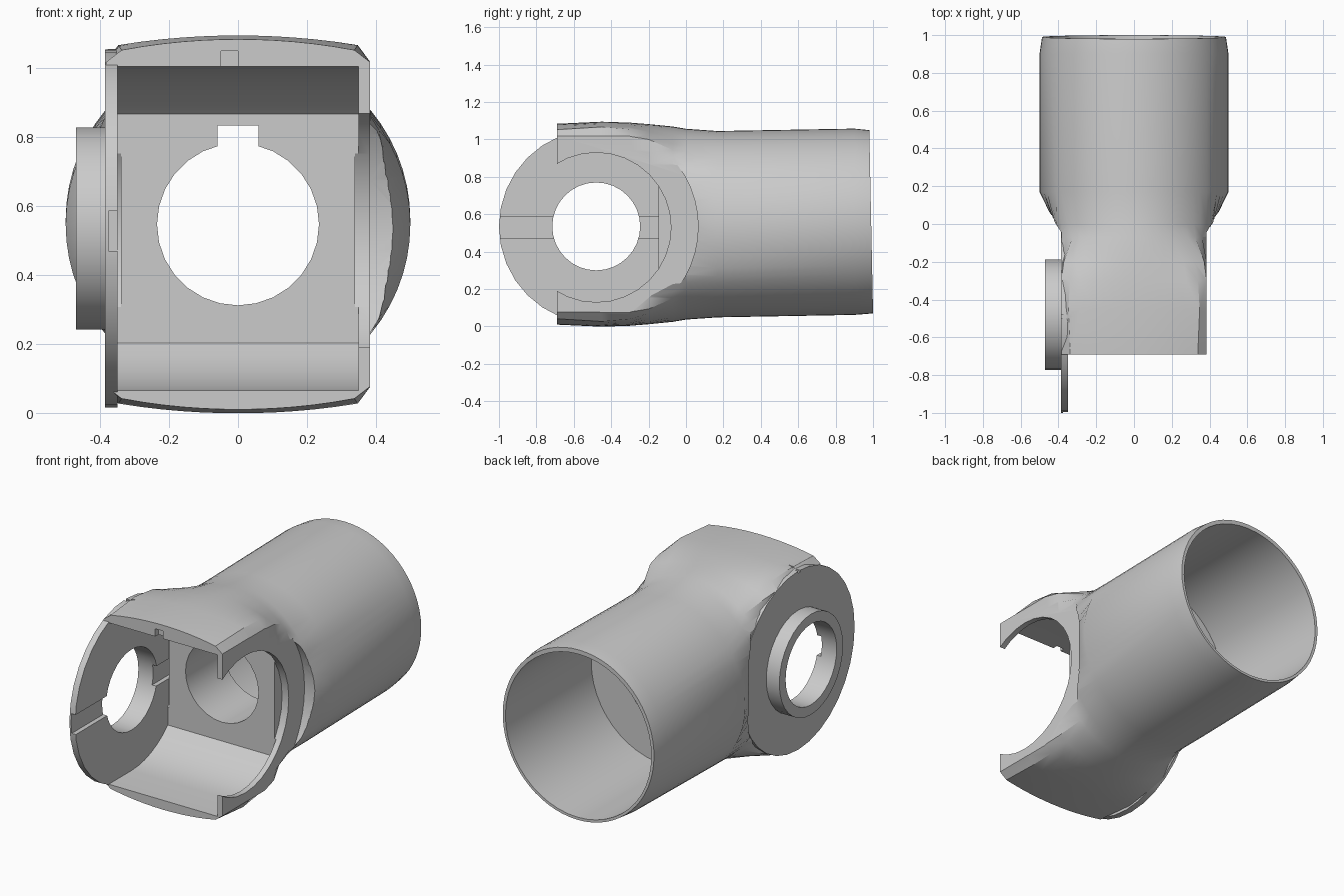
import bpy, bmesh
from math import sin, cos, pi, radians, sqrt

cube = bpy.data.objects.get("Cube")
if cube:
    bpy.data.objects.remove(cube)

grey = bpy.data.materials.new("neutral grey")
grey.use_nodes = True
grey.diffuse_color = (0.6, 0.6, 0.6, 1)
grey.node_tree.nodes["Principled BSDF"].inputs["Base Color"].default_value = (0.6, 0.6, 0.6, 1)

JY, JZ = -0.48, 0.535       # joint axis
SIDE, INNER = 0.385, 0.35   # outer and inner side planes
WALL, BORE_END = -0.12, 0.2


def loft(name, rings, closed=False):
    """Skin equal rings of points; cap both ends or join them in a loop."""
    bm = bmesh.new()
    rows = [[bm.verts.new(p) for p in ring] for ring in rings]
    n = len(rows[0])
    for a, b in zip(rows, rows[1:] + rows[:1] if closed else rows[1:]):
        for i in range(n):
            j = (i + 1) % n
            bm.faces.new((a[i], a[j], b[j], b[i]))
    if not closed:
        bm.faces.new(rows[0][::-1])
        bm.faces.new(rows[-1])
    bm.normal_update()
    if bm.calc_volume(signed=True) < 0:
        bmesh.ops.reverse_faces(bm, faces=bm.faces[:])
    mesh = bpy.data.meshes.new(name)
    bm.to_mesh(mesh)
    bm.free()
    ob = bpy.data.objects.new(name, mesh)
    mesh.materials.append(grey)
    bpy.context.collection.objects.link(ob)
    return ob


def prism(axis, points, lo, hi, tip=1.0):
    """Extrude a section along x or y; tip scales the far end."""
    cu = sum(p[0] for p in points) / len(points)
    cv = sum(p[1] for p in points) / len(points)
    far = [(cu + (u - cu) * tip, cv + (v - cv) * tip) for u, v in points]

    def place(pts, d):
        return [(d, u, v) if axis == "x" else (u, d, v) for u, v in pts]
    return loft("helper", [place(points, lo), place(far, hi)])


def circle(u, v, r, n=32):
    return [(u + r * cos(2 * pi * i / n), v + r * sin(2 * pi * i / n)) for i in range(n)]


def washer(name, x0, x1, outer, inner, n):
    """Flat ring around the joint axis."""
    corners = ((x0, outer), (x1, outer), (x1, inner), (x0, inner))
    return loft(name, [[(x, y, z) for y, z in circle(JY, JZ, r, n)] for x, r in corners], True)


def rect(u0, u1, v0, v1):
    return [(u0, v0), (u1, v0), (u1, v1), (u0, v1)]


def volume(mesh):
    bm = bmesh.new()
    bm.from_mesh(mesh)
    result = bm.calc_volume(signed=True)
    bm.free()
    return result


def cut(target, tool):
    """Subtract the tool, keeping the first solver whose volume is plausible."""
    tool.hide_render = True
    before, limit = volume(target.data), volume(tool.data)
    bpy.context.view_layer.objects.active = target
    for solver in ("MANIFOLD", "EXACT", "FLOAT"):
        backup = target.data.copy()
        mod = target.modifiers.new("cut", "BOOLEAN")
        mod.operation, mod.object, mod.solver = "DIFFERENCE", tool, solver
        bpy.ops.object.modifier_apply(modifier=mod.name)
        removed = before - volume(target.data)
        if 1e-7 < removed < limit + 1e-4:
            break
        target.modifiers.clear()
        target.data = backup
    bpy.data.objects.remove(tool)


def section(y, cz, a, b, w, lean=0, n=64):
    """Ellipse a by b, clipped to half width w."""
    ring = []
    for i in range(n):
        t = 2 * pi * i / n
        c, s = cos(t), sin(t)
        r = min(1 / sqrt((c / a) ** 2 + (s / b) ** 2), w / max(abs(c), 1e-6))
        ring.append((r * c, y - lean * (1 + s), cz + r * s))
    return ring


# Outer body: flat-sided joint drum flaring into the round tube
housing = loft("joint_housing", [
    section(-0.69, 0.547, 1.0, 0.537, SIDE),
    section(-0.45, 0.547, 1.1, 0.548, SIDE),
    section(-0.3, 0.547, 0.95, 0.543, SIDE),
    section(-0.2, 0.547, 0.7, 0.535, SIDE),
    section(-0.07, 0.547, 0.5, 0.522, SIDE),
    section(0.0, 0.547, 0.485, 0.51, 0.418),
    section(0.17, 0.547, 0.5, 0.498, 0.5),
    section(0.9, 0.56, 0.5, 0.498, 0.5),
    section(1.0, 0.56, 0.487, 0.49, 0.487, 0.01),
])

# Round seats cut into the flares, and openings through both side walls
for side in (-1, 1):
    seat = sorted((side * (SIDE - 0.002), side * 0.7))
    combined = sorted((side * (INNER - 0.01), side * 0.7))
    cut(housing, prism("x", circle(JY, JZ, 0.545, 48), *seat))
    cut(housing, prism("x", circle(JY, JZ - 0.005, 0.4), *combined))

# Joint cavity: open front, rounded back, flat bulkhead
arc = [radians(-90 + 7.5 * i) for i in range(25)]
cavity = [(-1.2, JZ + 0.47), (-1.2, JZ - 0.47)]
cavity += [(JY + 0.47 * cos(t), JZ + 0.47 * sin(t)) for t in arc if JY + 0.47 * cos(t) < WALL]
cut(housing, prism("x", cavity, -INNER, INNER))

# Tube bore and bulkhead opening with its key notch
cut(housing, prism("y", circle(0, 0.555, 0.47, 48), BORE_END, 1.2))
cut(housing, prism("y", circle(0, 0.547, 0.235, 28), -0.3, 0.4))
cut(housing, prism("y", rect(-0.06, 0.06, 0.7, 0.834), -0.3, 0.4))

# Screw recesses around the bulkhead opening
for side in (0, 180):
    for angle in (-60, -30, 0, 30, 60):
        t = radians(side + angle)
        recess = circle(0.283 * cos(t), 0.54 + 0.283 * sin(t), 0.04, 5)
        cut(housing, prism("y", recess, WALL - 0.02, WALL + 0.1, 0.1))

# Notch in the front lip
cut(housing, prism("y", rect(-0.05, 0, 0.97, 1.05), -0.8, -0.66))

# Bearing plate with key grooves, and the raised boss outside it
plate = washer("bearing_plate", -SIDE - 0.001, -INNER + 0.001, 0.52, 0.235, 32)
cut(plate, prism("x", rect(-1.2, WALL + 0.03, 0.47, 0.585), -0.375, -INNER + 0.02))
boss = washer("bearing_boss", -0.47, -SIDE, 0.293, 0.235, 32)

# Slit in the top edge above the bearing
for part in (housing, plate):
    cut(part, prism("x", rect(-0.505, -0.475, 1.03, 1.12), -0.42, -0.31, 0.1))

# Smooth curved skin with crisp edges
bpy.ops.object.select_all(action="DESELECT")
for part in (housing, plate, boss):
    part.select_set(True)
bpy.context.view_layer.objects.active = housing
bpy.ops.object.shade_smooth_by_angle(angle=radians(30))
